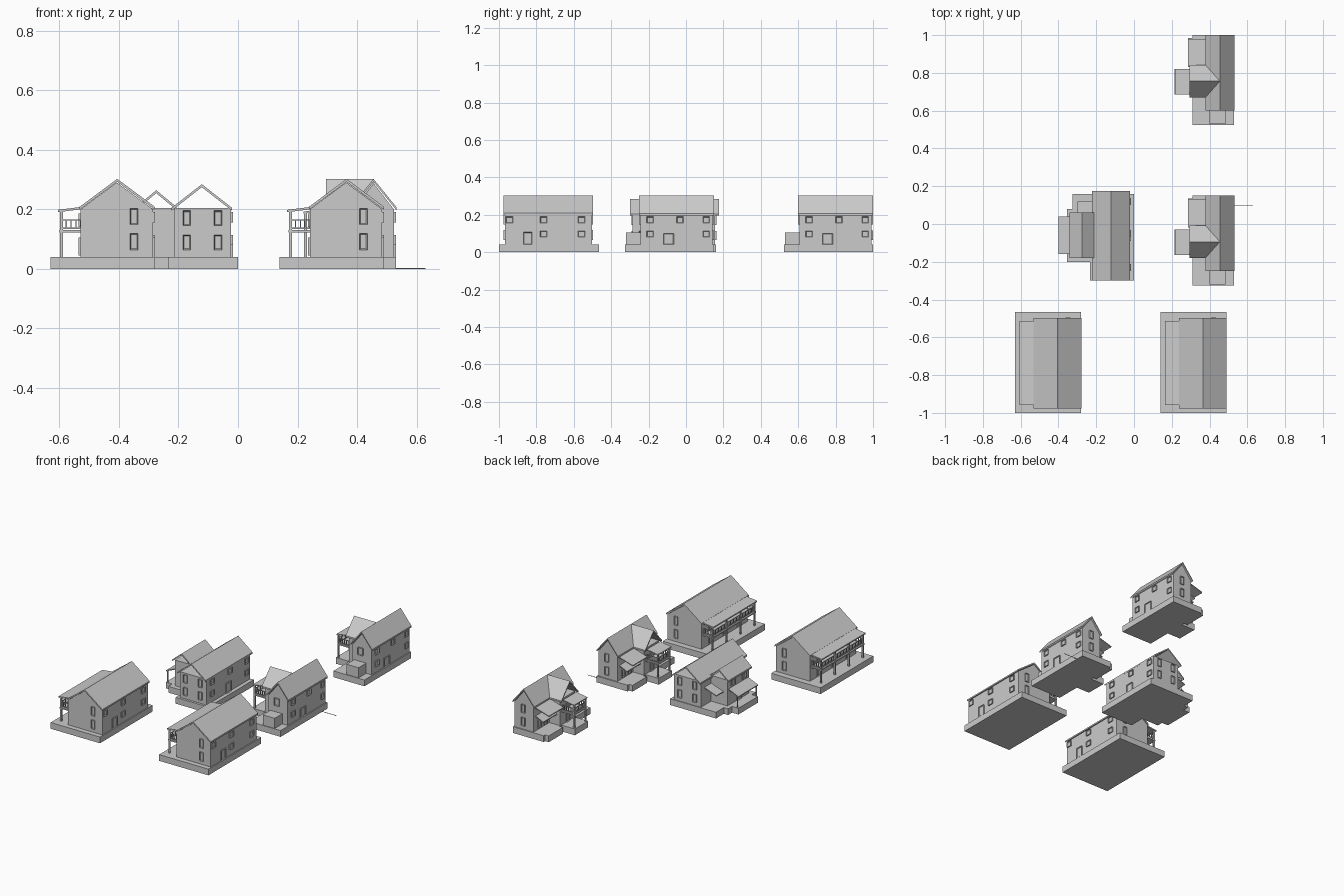
import bpy, bmesh
from mathutils import Vector

if "Cube" in bpy.data.objects:
    bpy.data.objects.remove(bpy.data.objects["Cube"])

OFF = Vector((0, 0, 0))  # where the house being built is placed


def finish(bm, name):
    bmesh.ops.recalc_face_normals(bm, faces=bm.faces)
    me = bpy.data.meshes.new(name)
    bm.to_mesh(me)
    bm.free()
    ob = bpy.data.objects.new(name, me)
    ob.location = OFF
    bpy.context.collection.objects.link(ob)
    return ob


def add_box(bm, x0, x1, y0, y1, z0, z1):
    vs = bmesh.ops.create_cube(bm, size=1)['verts']
    for v in vs:
        v.co = Vector(((x0 + x1) / 2 + v.co.x * (x1 - x0),
                       (y0 + y1) / 2 + v.co.y * (y1 - y0),
                       (z0 + z1) / 2 + v.co.z * (z1 - z0)))


def box(name, *b):
    bm = bmesh.new()
    add_box(bm, *b)
    return finish(bm, name)


def prism(name, pts, axis, a, b):
    """Extrude an (across, z) profile along x or y from a to b."""
    bm = bmesh.new()
    co = [(p, a, z) if axis == 'y' else (a, p, z) for p, z in pts]
    f = bm.faces.new([bm.verts.new(c) for c in co])
    r = bmesh.ops.extrude_face_region(bm, geom=[f])
    d = Vector((0, b - a, 0) if axis == 'y' else (b - a, 0, 0))
    bmesh.ops.translate(bm, vec=d, verts=[e for e in r['geom'] if isinstance(e, bmesh.types.BMVert)])
    return finish(bm, name)


def gable_roof(name, axis, lo, hi, ez, rz, a, b, t=0.01):
    m = (lo + hi) / 2
    prism(name, [(lo, ez), (m, rz), (hi, ez), (hi, ez - t), (m, rz - t), (lo, ez - t)], axis, a, b)


def gable_walls(name, axis, lo, hi, ez, rz, a, b):
    m = (lo + hi) / 2
    prism(name, [(lo, 0.04), (lo, ez), (m, rz), (hi, ez), (hi, 0.04)], axis, a, b)


def awning(name, x_out, x_in, z_out, z_in, y0, y1, t=0.006):
    prism(name, [(x_out, z_out), (x_in, z_in), (x_in, z_in - t), (x_out, z_out - t)], 'y', y0, y1)


def opening(name, axis, sign, wall, c0, c1, z0, z1):
    """Framed window or door with a sunken pane on a wall plane."""
    bm = bmesh.new()
    w = sorted((wall - sign * 0.004, wall + sign * 0.007))
    if axis == 'x':
        add_box(bm, w[0], w[1], c0, c1, z0, z1)
    else:
        add_box(bm, c0, c1, w[0], w[1], z0, z1)
    n = Vector((sign, 0, 0) if axis == 'x' else (0, sign, 0))
    bm.normal_update()
    f = max(bm.faces, key=lambda q: q.normal.dot(n))
    bmesh.ops.inset_region(bm, faces=[f], thickness=0.005)
    bmesh.ops.translate(bm, vec=-n * 0.005, verts=f.verts)
    finish(name=name, bm=bm)


def railing(name, p0, p1, z0, z1, step=0.015):
    """Top and bottom rail with balusters along an axis-aligned line."""
    bm = bmesh.new()
    (xa, ya), (xb, yb) = p0, p1
    r = 0.002
    for z in (z0, z1):
        add_box(bm, min(xa, xb) - r, max(xa, xb) + r, min(ya, yb) - r, max(ya, yb) + r, z - r, z + r)
    n = max(2, round((abs(xb - xa) + abs(yb - ya)) / step))
    for i in range(n + 1):
        x, y = xa + (xb - xa) * i / n, ya + (yb - ya) * i / n
        add_box(bm, x - r, x + r, y - r, y + r, z0, z1)
    finish(bm, name)


def post(x, y, z1, z0=0.04, r=0.005):
    box("porch_post", x - r, x + r, y - r, y + r, z0, z1)


def long_house():
    box("long_base", -.63, -.28, -1, -.465, 0, .04)
    gable_walls("long_walls", 'y', -.528, -.286, .2, .29, -.968, -.503)
    gable_roof("long_roof", 'y', -.532, -.279, .208, .302, -.977, -.497)
    # two storey veranda on the left
    awning("veranda_roof", -.605, -.525, .198, .208, -.957, -.513, .008)
    box("balcony_floor", -.6, -.528, -.955, -.515, .122, .13)
    for i in range(4):
        post(-.593, -.947 + i * .1417, .195)
    railing("balcony_rail", (-.593, -.947), (-.593, -.522), .136, .164)
    for y in (-.947, -.522):
        railing("balcony_end_rail", (-.593, y), (-.528, y), .136, .164)
    # openings
    for y in (-.963, -.78, -.577):
        opening("side_window", 'x', 1, -.286, y, y + .038, .155, .19)
    for y in (-.78, -.577):
        opening("side_window", 'x', 1, -.286, y, y + .038, .08, .114)
    opening("side_door", 'x', 1, -.286, -.87, -.823, .04, .107)
    for s, w in ((-1, -.968), (1, -.503)):
        for z in (.064, .148):
            opening("end_window", 'y', s, w, -.362, -.336, z, z + .055)
    for y in (-.9, -.755, -.61):
        opening("veranda_window", 'x', -1, -.528, y, y + .035, .14, .185)
        opening("veranda_door", 'x', -1, -.528, y, y + .035, .045, .105)


def wing_house():
    """Cross gabled house with side porch and stacked awnings."""
    box("wing_base", .31, .53, -.325, .15, 0, .04)
    box("back_base", .285, .32, -.01, .135, 0, .04)
    box("porch_base", .215, .32, -.165, -.03, 0, .04)
    gable_walls("main_walls", 'y', .388, .523, .2, .287, -.243, .143)
    gable_roof("main_roof", 'y', .378, .532, .207, .302, -.25, .15)
    box("wing_walls", .312, .4, -.17, -.018, .04, .205)
    gable_roof("wing_roof", 'x', -.18, -.008, .207, .302, .295, .455)
    box("front_bay", .4, .485, -.32, -.24, .04, .105)
    # porch with balcony
    awning("porch_roof", .22, .3, .192, .204, -.165, -.03)
    box("porch_floor", .222, .312, -.16, -.035, .122, .13)
    for y in (-.155, -.04):
        post(.227, y, .193)
        railing("porch_side_rail", (.227, y), (.31, y), .136, .164)
    railing("porch_rail", (.227, -.155), (.227, -.04), .136, .164)
    # awnings on the rear left
    awning("upper_awning", .287, .388, .165, .195, -.018, .13)
    awning("lower_awning", .335, .388, .11, .135, -.018, .12)
    # openings
    for y in (-.21, -.05, .09):
        opening("side_window", 'x', 1, .523, y, y + .036, .155, .19)
    for y in (-.21, .09):
        opening("side_window", 'x', 1, .523, y, y + .036, .08, .114)
    opening("side_door", 'x', 1, .523, -.12, -.065, .04, .1)
    for z in (.064, .148):
        opening("rear_window", 'y', 1, .143, .445, .472, z, z + .052)
    opening("front_window", 'y', -1, -.243, .43, .465, .148, .195)
    for y in (.01, .07):
        opening("left_window", 'x', -1, .388, y, y + .03, .05, .1)
    opening("porch_door", 'x', -1, .312, -.11, -.08, .04, .1)
    opening("balcony_door", 'x', -1, .312, -.11, -.08, .132, .185)


def middle_house():
    """House with open gables and a small side wing."""
    box("middle_base", -.233, 0, -.3, .16, 0, .04)
    box("side_base", -.355, -.23, -.2, .08, 0, .04)
    box("step_base", -.4, -.35, -.16, .04, 0, .04)
    box("rear_base", -.325, -.23, .07, .16, 0, .04)
    box("middle_walls", -.214, -.024, -.285, .155, .04, .205)
    gable_roof("middle_roof", 'y', -.223, -.02, .205, .284, -.3, .176)
    box("side_walls", -.33, -.21, -.17, .05, .04, .205)
    gable_roof("side_roof", 'y', -.342, -.207, .208, .264, -.18, .06)
    awning("side_awning", -.4, -.33, .115, .145, -.16, .04)
    awning("rear_awning", -.3, -.214, .125, .155, .05, .12)
    for y in (-.155, .035):
        post(-.39, y, .116, r=.003)
    # openings
    for y in (-.25, -.07, .1):
        opening("side_window", 'x', 1, -.024, y, y + .038, .155, .19)
        if y != -.07:
            opening("side_window", 'x', 1, -.024, y, y + .038, .08, .114)
    opening("side_door", 'x', 1, -.024, -.09, -.04, .04, .105)
    for s, w in ((-1, -.285), (1, .155)):
        for z in (.064, .145):
            for x in (-.185, -.08):
                opening("end_window", 'y', s, w, x, x + .026, z, z + .05)
    for y in (-.13, -.02):
        opening("wing_window", 'x', -1, -.33, y, y + .035, .155, .19)
    opening("wing_door", 'x', -1, -.33, -.08, -.04, .04, .1)


# two long houses, two wing houses and the single middle house
for dx in (0, .77):
    OFF = Vector((dx, 0, 0))
    long_house()
for dy in (0, .85):
    OFF = Vector((0, dy, 0))
    wing_house()
OFF = Vector((0, 0, 0))
middle_house()
# thin ground strip beside a wing house
box("ground_wire", .5, .63, .097, .1, 0, .002)
